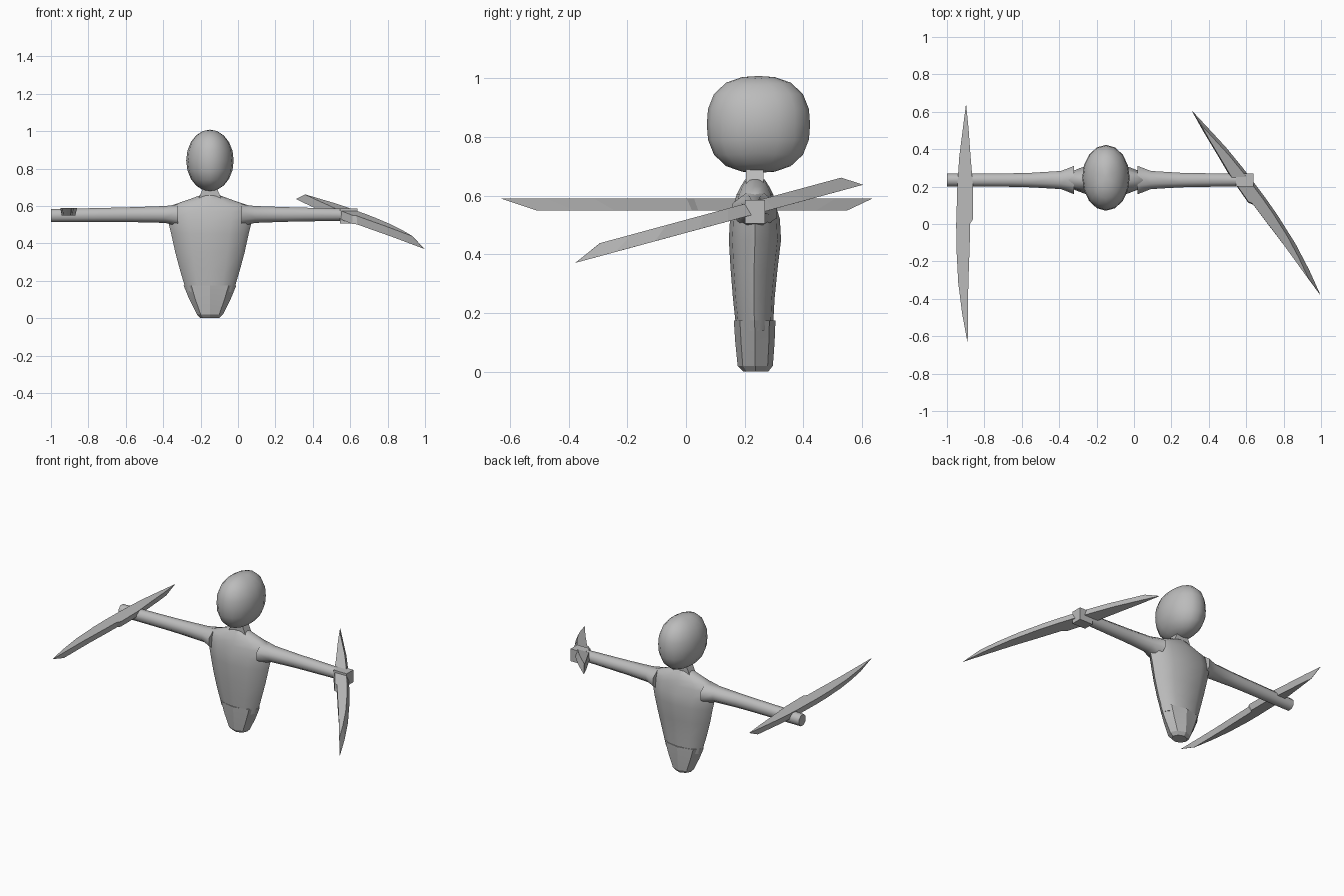
import bpy, bmesh, math
from mathutils import Vector

if "Cube" in bpy.data.objects:
    bpy.data.objects.remove(bpy.data.objects["Cube"])

CX, CY = -0.15, 0.235

grey = bpy.data.materials.new("plain_grey")
grey.diffuse_color = (0.5, 0.5, 0.5, 1)
grey.use_nodes = True
grey.node_tree.nodes["Principled BSDF"].inputs["Base Color"].default_value = grey.diffuse_color


def finish(name, bm, smooth=None):
    """Turn a bmesh into a grey object, optionally smooth shaded."""
    bmesh.ops.recalc_face_normals(bm, faces=bm.faces)
    me = bpy.data.meshes.new(name)
    bm.to_mesh(me)
    bm.free()
    ob = bpy.data.objects.new(name, me)
    bpy.context.collection.objects.link(ob)
    me.materials.append(grey)
    if smooth:
        bpy.ops.object.select_all(action='DESELECT')
        ob.select_set(True)
        bpy.context.view_layer.objects.active = ob
        bpy.ops.object.shade_smooth_by_angle(angle=math.radians(smooth))
    return ob


def loft(name, rings, smooth=None):
    """Skin a list of equal-sized point rings and cap both ends."""
    bm = bmesh.new()
    loops = [[bm.verts.new(p) for p in ring] for ring in rings]
    n = len(loops[0])
    for a, b in zip(loops, loops[1:]):
        for i in range(n):
            j = (i + 1) % n
            bm.faces.new((a[i], a[j], b[j], b[i]))
    bm.faces.new(loops[0])
    bm.faces.new(loops[-1])
    return finish(name, bm, smooth)


def oval(n, turn=0.0):
    return [(math.cos(2 * math.pi * (i + turn) / n),
             math.sin(2 * math.pi * (i + turn) / n)) for i in range(n)]


def body_rings(rows, n=12):
    return [[(CX + hx * c, (y0 + y1) / 2 + (y1 - y0) / 2 * s, z) for c, s in oval(n)]
            for z, hx, y0, y1 in rows]


# torso: z, half width, front y, back y
loft("torso", body_rings([
    (0.14, 0.125, 0.172, 0.296), (0.25, 0.158, 0.16, 0.302), (0.35, 0.185, 0.152, 0.312),
    (0.45, 0.207, 0.146, 0.324), (0.52, 0.224, 0.150, 0.320), (0.57, 0.225, 0.163, 0.305),
    (0.605, 0.20, 0.173, 0.297), (0.632, 0.12, 0.187, 0.283), (0.656, 0.055, 0.202, 0.268),
]), 50)

# pelvis: flat faced block under the torso
loft("pelvis", body_rings([
    (0.0, 0.05, 0.195, 0.28), (0.02, 0.07, 0.176, 0.296),
    (0.10, 0.11, 0.168, 0.302), (0.175, 0.141, 0.163, 0.305),
], 8), 20)

# neck
loft("neck", [[(CX + h * x, CY + 0.03 * y, z) for x, y in ((-1, -1), (1, -1), (1, 1), (-1, 1))]
              for z, h in ((0.64, 0.06), (0.66, 0.052), (0.70, 0.035))])

# head: sphere squared off when seen from the side
bm = bmesh.new()
bmesh.ops.create_uvsphere(bm, u_segments=16, v_segments=10, radius=1)
for v in bm.verts:
    x, y, z = v.co
    r = (abs(y) ** 2.5 + abs(z) ** 2.5) ** 0.4
    k = math.hypot(y, z) / r if r > 1e-6 else 1
    v.co = (CX + 0.127 * x, 0.247 + 0.176 * y * k, 0.843 + 0.165 * z * k)
finish("head", bm, 60)

# arms: x, half depth, bottom z, top z
for name, side, rows in (
        ("right_arm", 1, ((0.02, 0.078, 0.49, 0.61), (0.09, 0.05, 0.508, 0.601),
                          (0.25, 0.04, 0.514, 0.595), (0.56, 0.034, 0.52, 0.586))),
        ("left_arm", -1, ((-0.32, 0.078, 0.49, 0.61), (-0.39, 0.05, 0.508, 0.601),
                          (-0.55, 0.04, 0.512, 0.595), (-0.66, 0.037, 0.513, 0.592),
                          (-1.0, 0.035, 0.512, 0.584)))):
    loft(name, [[(x, CY + h * 1.05 * c, (z0 + z1) / 2 + (z1 - z0) / 2 * 1.05 * s)
                 for c, s in oval(8, 0.5)] for x, h, z0, z1 in rows], 50)

# square hand at the end of the right arm
loft("right_hand", [[(x, CY + 0.034 * y, 0.546 + 0.04 * z)
                     for y, z in ((-1, -1), (1, -1), (1, 1), (-1, 1))] for x in (0.545, 0.64)])

# curved blades: position along the blade, inner edge, outer edge
STATIONS = ((0.0, 0.0, 0.002), (0.1, -0.012, 0.019), (0.22, -0.022, 0.039), (0.34, -0.034, 0.050),
            (0.48, -0.034, 0.056), (0.50, -0.018, 0.057), (0.6, -0.014, 0.057),
            (0.75, -0.006, 0.048), (0.88, -0.003, 0.028), (1.0, -0.001, 0.001))


def blade(name, a, b, out, thick):
    a, b, out, thick = map(Vector, (a, b, out, thick))
    axis = b - a

    def outline(t0, t1, k, lift):
        pos = lambda t, w: a + axis * (t0 + t * (t1 - t0)) + out * (w * k + lift.length * 0.08) + lift
        return ([pos(t, i) for t, i, o in STATIONS] +
                [pos(t, o) for t, i, o in reversed(STATIONS)])

    bm = bmesh.new()
    n, m = 2 * len(STATIONS), len(STATIONS)
    layers = [[bm.verts.new(p) for p in ring] for ring in
              (outline(0, 1, 1, Vector((0, 0, 0))), outline(0.067, 0.905, 0.8, thick))]
    for lay in layers:                      # broad sides
        for i in range(m - 1):
            bm.faces.new((lay[i], lay[i + 1], lay[n - 2 - i], lay[n - 1 - i]))
    for i in range(n):                      # bevelled rim
        j = (i + 1) % n
        bm.faces.new((layers[0][i], layers[0][j], layers[1][j], layers[1][i]))
    finish(name, bm)


blade("left_blade", (-0.897, 0.635, 0.59), (-0.89, -0.63, 0.59), (-1, 0, 0), (0, 0, -0.04))
blade("right_blade", (0.31, 0.603, 0.637), (0.995, -0.377, 0.371),
      (0.829, 0.54, 0.148), (0, -0.0113, 0.0415))
